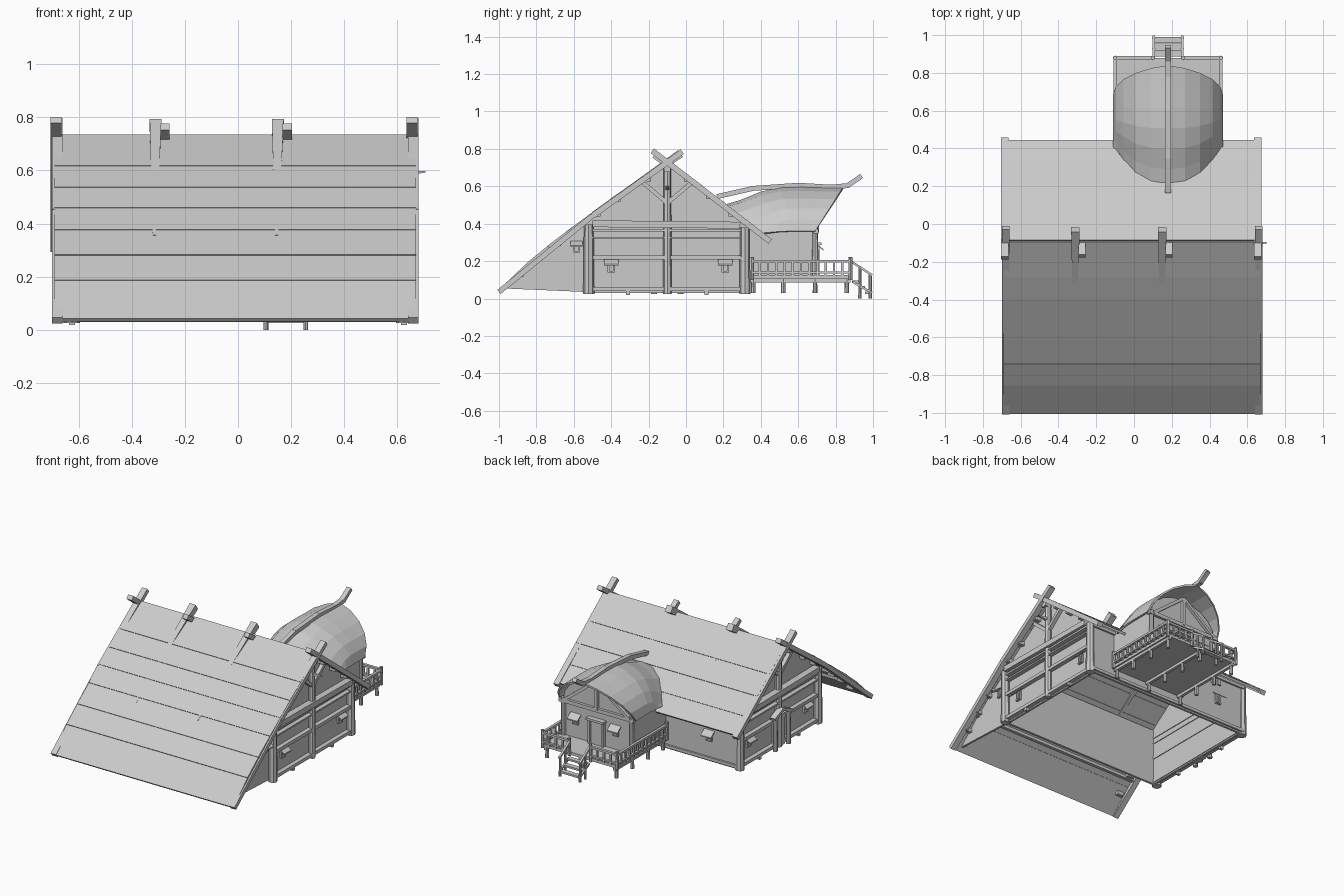
import bpy, bmesh, math
from mathutils import Vector, Matrix

old = bpy.data.objects.get("Cube")
if old:
    bpy.data.objects.remove(old)

GREY = (0.6, 0.6, 0.6, 1)
mat = bpy.data.materials.new("plain grey")
mat.use_nodes = True
mat.diffuse_color = GREY
mat.node_tree.nodes["Principled BSDF"].inputs["Base Color"].default_value = GREY


def finish(name, bm):
    bmesh.ops.recalc_face_normals(bm, faces=bm.faces)
    me = bpy.data.meshes.new(name)
    bm.to_mesh(me)
    bm.free()
    me.materials.append(mat)
    ob = bpy.data.objects.new(name, me)
    bpy.context.collection.objects.link(ob)
    return ob


def beam(bm, a, b, w, h, taper=1.0):
    """Squared timber from a to b: w sideways, h in the upright plane."""
    a, b = Vector(a), Vector(b)
    d = (b - a).normalized()
    side = Vector((1, 0, 0)) if abs(d.x) < 0.5 else Vector((0, 1, 0))
    side = (side - d * side.dot(d)).normalized()
    up = side.cross(d)
    rings = []
    for p, s in ((a, 1), (b, taper)):
        rings.append([bm.verts.new(p + side * i * w * s / 2 + up * j * h * s / 2)
                      for i, j in ((-1, -1), (1, -1), (1, 1), (-1, 1))])
    bm.faces.new(rings[0])
    bm.faces.new(rings[1])
    for i in range(4):
        k = (i + 1) % 4
        bm.faces.new((rings[0][i], rings[0][k], rings[1][k], rings[1][i]))


def box(bm, x0, x1, y0, y1, z0, z1):
    m = Matrix.Translation(((x0 + x1) / 2, (y0 + y1) / 2, (z0 + z1) / 2))
    bmesh.ops.create_cube(bm, size=1, matrix=m @ Matrix.Diagonal((x1 - x0, y1 - y0, z1 - z0, 1)))


def slab(bm, pts, thick):
    f = bm.faces.new([bm.verts.new(p) for p in pts])
    res = bmesh.ops.extrude_face_region(bm, geom=[f], use_keep_orig=True)
    bmesh.ops.translate(bm, vec=Vector(thick),
                        verts=[v for v in res["geom"] if isinstance(v, bmesh.types.BMVert)])


def post(bm, x, y, z0, z1, r):
    m = Matrix.Translation((x, y, (z0 + z1) / 2))
    bmesh.ops.create_cone(bm, cap_ends=True, segments=8, radius1=r * 1.15, radius2=r,
                          depth=z1 - z0, matrix=m)


# main roof: rows of boards on both slopes
front = [(-1, .035), (-.85, .18), (-.735, .275), (-.61, .37), (-.5, .452), (-.395, .53), (-.28, .61), (-.09, .73)]
back = [(.44, .315), (.33, .4), (.215, .495), (.085, .595), (-.09, .73)]
for name, rows in (("front_roof", front), ("back_roof", back)):
    bm = bmesh.new()
    for (y0, z0), (y1, z1) in zip(rows, rows[1:]):
        beam(bm, (-.01, y0, z0 + .0015), (-.01, y1, z1 - .0005), 1.36, .016)
    finish(name, bm)


def roof_z(y):
    """Height of the middle of the roof boards at y."""
    rows = front if y < -.09 else back[::-1]
    for (y0, z0), (y1, z1) in zip(rows, rows[1:]):
        if y0 <= y <= y1:
            return z0 + (z1 - z0) * (y - y0) / (y1 - y0)


# edge boards crossing above the ridge
bm = bmesh.new()
for x in (-.68, .66):
    beam(bm, (x, -1, .035), (x, -.5, .442), .04, .028)
    beam(bm, (x, -.5, .442), (x, -.02, .785), .04, .03)
    beam(bm, (x - .005, .45, .305), (x - .005, -.18, .79), .04, .03)
finish("crossed_edge_boards", bm)

# inner rafters that break through the roof near the ridge
bm = bmesh.new()
for x in (-.31, .15):
    beam(bm, (x, -.03, .775), (x - .005, -.64, .352), .045, .045, .25)
    beam(bm, (x + .035, .1, .575), (x + .035, -.17, .765), .035, .03)
finish("inner_rafters", bm)

# house walls, with the lean-to side closed on the left only
bm = bmesh.new()
for s in (-1, 1):
    x = s * .61
    tops = [(x, y, roof_z(y)) for y in (.33, -.09, -.28, -.53)]
    slab(bm, [(x, -.53, .03), (x, .33, .03)] + tops, (-s * .015, 0, 0))
slab(bm, [(.61, -.53, .035)] + [(.61, y, roof_z(y)) for y in (-.53, -.85, -.98)], (-.015, 0, 0))
box(bm, -.61, .61, .315, .33, .03, .395)
box(bm, -.61, .61, -.53, -.515, .03, .42)
finish("house_walls", bm)

# timber frame on both gables, showing inside and out
bm = bmesh.new()
for s in (-1, 1):
    x = s * .625
    for y, top, r in ((-.52, .395, .026), (.315, .38, .026), (-.1, .705, .02)):
        post(bm, x, y, .025, top, r)
    beam(bm, (x, -.5, .4), (x, .29, .392), .06, .036)
    for z, h in ((.365, .012), (.325, .01), (.22, .022), (.05, .022)):
        beam(bm, (x - s * .01, -.52, z), (x - s * .01, .32, z), .05, h)
    for d in (-1, 1):
        beam(bm, (x, -.1, .51), (x, -.1 + d * .13, .62), .025, .022)
    # small blocks under the roof edge
    for y in (-.88, -.78, -.68, -.47, -.36, -.2, 0, .12, .24):
        z = roof_z(y)
        box(bm, x - .02, x + .03, y - .012, y + .012, z - .035, z - .01)
    for y in (-.31, .11):
        box(bm, x - .012, x + .012, y - .01, y + .01, .018, .045)
beam(bm, (-.66, -.1, .695), (.66, -.1, .695), .035, .035)
beam(bm, (.62, -.1, .59), (.705, -.1, .595), .025, .025, .2)
# purlins under the lean-to
for y in (-.8, -.65):
    beam(bm, (-.66, y, roof_z(y) - .016), (.64, y, roof_z(y) - .016), .02, .02)
finish("gable_frame", bm)

# long wall timber and short slats under the back eave
bm = bmesh.new()
beam(bm, (-.62, .333, .05), (.62, .333, .05), .02, .02)
beam(bm, (-.62, .333, .365), (.62, .333, .365), .02, .02)
for i in range(7):
    x = -.42 + i * .05
    box(bm, x - .012, x + .012, .325, .342, .31, .35)
finish("back_wall_timbers", bm)


def window(bm, c, n, w=.06, h=.06):
    """Shuttered window at c facing n, with a propped lid."""
    c, n = Vector(c), Vector(n)
    t = Vector((-n.y, n.x, 0))

    def block(u0, u1, d0, d1, z0, z1):
        a, b = c + t * u0 + n * d0, c + t * u1 + n * d1
        box(bm, min(a.x, b.x), max(a.x, b.x), min(a.y, b.y), max(a.y, b.y), c.z + z0, c.z + z1)
    for u in (-w / 4, w / 4):
        block(u - .005, u + .005, -.005, .012, -h / 2, h / 2)
    block(-w / 3, w / 3, -.005, .016, -h / 2, -h / 2 + .008)
    lid = [c + t * u + n * d + Vector((0, 0, z)) for u, d, z in
           ((-w * .65, .005, h * .6), (w * .65, .005, h * .6), (w * .65, .045, h * .1), (-w * .65, .045, h * .1))]
    slab(bm, lid, (0, 0, .008))


# windows all round
bm = bmesh.new()
for s in (-1, 1):
    for y in (-.4, .21):
        window(bm, (s * .61, y, .17), (s, 0, 0))
window(bm, (.61, -.585, .27), (1, 0, 0), .05, .05)
window(bm, (-.41, .33, .2), (0, 1, 0))
window(bm, (.04, .69, .25), (0, 1, 0))
window(bm, (.34, .69, .25), (0, 1, 0))
finish("windows", bm)

# arched gable door
bm = bmesh.new()
box(bm, -.64, -.6, -.15, -.05, .03, .24)
for y in (-.17, -.03):
    post(bm, -.65, y, .025, .25, .014)
beam(bm, (-.645, -.19, .245), (-.645, -.1, .285), .04, .02)
beam(bm, (-.645, -.1, .285), (-.645, -.01, .245), .04, .02)
finish("gable_door", bm)

# rounded hood roof of the back wing, creased along its crown
CX, HALF, EAVE = .18, .29, .36
bm = bmesh.new()
grid = []
for i in range(11):
    a = math.radians(-90 + 18 * i)
    u, c = math.sin(a), max(0, math.cos(a))
    rise = .8 * c + .2 * (1 - abs(u))
    y0, y1 = .18 + .22 * abs(u) ** 2.5, .69 + .15 * rise
    col = []
    for j in range(7):
        t = j / 6
        y = y0 + (y1 - y0) * t
        crown = .555 + .045 * math.sin(math.pi * min(t, .85) * .75)
        k = min(1, t * 2.5)
        start = max(.71 - .8 * (y0 + .09), .35)
        z = start * (1 - k) + (EAVE + (crown - EAVE) * rise) * k
        col.append(bm.verts.new((CX + HALF * u, y, z)))
    grid.append(col)
for p, q in zip(grid, grid[1:]):
    for j in range(6):
        bm.faces.new((p[j], q[j], q[j + 1], p[j + 1]))
hood = finish("hood_roof", bm)
mod = hood.modifiers.new("thickness", "SOLIDIFY")
mod.thickness = .012

# hood ridge beam with upturned horn
bm = bmesh.new()
path = [(.17, .545), (.35, .588), (.6, .606), (.78, .595), (.87, .605), (.935, .655)]
for (y0, z0), (y1, z1) in zip(path, path[1:]):
    beam(bm, (CX, y0 - .004, z0), (CX, y1 + .004, z1), .032, .026)
finish("hood_ridge", bm)

# back wing walls and door
bm = bmesh.new()
arch = [(CX + .26 * math.cos(math.pi * i / 10), .69, EAVE + .19 * math.sin(math.pi * i / 10)) for i in range(11)]
slab(bm, [(-.08, .69, .12), (.44, .69, .12)] + arch, (0, -.015, 0))
for x in (-.08, .425):
    box(bm, x, x + .015, .33, .69, .12, .38)
finish("wing_walls", bm)

bm = bmesh.new()
for x in (-.075, .435):
    post(bm, x, .69, .12, .38, .016)
beam(bm, (-.1, .695, .36), (.46, .695, .36), .025, .025)
box(bm, .14, .22, .69, .705, .125, .28)
for x in (.13, .23):
    box(bm, x - .008, x + .008, .69, .715, .125, .29)
box(bm, .115, .245, .69, .725, .285, .3)
beam(bm, (CX, .7, .36), (CX, .7, .56), .022, .022)
for s in (-1, 1):
    beam(bm, (CX + s * .25, .7, .36), (CX + s * .01, .7, .55), .02, .02)
finish("wing_frame", bm)

# deck on short legs
bm = bmesh.new()
box(bm, -.1, .46, .335, .88, .105, .125)
for x in (-.08, .18, .44):
    beam(bm, (x, .34, .095), (x, .88, .095), .02, .018)
    for y in (.36, .52, .69, .86):
        post(bm, x, y, .03, .11, .011)
finish("deck", bm)

# deck railing with a gap for the steps
bm = bmesh.new()
runs = [((-.1, .35), (-.1, .88)), ((.46, .35), (.46, .88)), ((-.1, .88), (.1, .88)), ((.26, .88), (.46, .88))]
for a, b in runs:
    a, b = Vector((*a, 0)), Vector((*b, 0))
    for z, h in ((.2, .014), (.14, .01)):
        up = Vector((0, 0, z))
        beam(bm, a + up, b + up, .018, h)
    for p in (a, b):
        post(bm, p.x, p.y, .1, .222, .01)
    n = round((b - a).length / .045)
    for i in range(1, n):
        p = a.lerp(b, i / n)
        beam(bm, (p.x, p.y, .12), (p.x, p.y, .2), .012, .012)
finish("deck_railing", bm)

# steps with sloping handrails
bm = bmesh.new()
for i in range(3):
    y = .905 + i * .035
    box(bm, .11, .25, y - .018, y + .016, .085 - i * .03, .097 - i * .03)
for x in (.105, .255):
    beam(bm, (x, .89, .09), (x, .995, .03), .012, .012)
    beam(bm, (x, .88, .2), (x, .995, .125), .014, .012)
    for y, z in ((.93, .17), (.985, .135)):
        post(bm, x, y, 0, z, .008)
finish("steps", bm)
